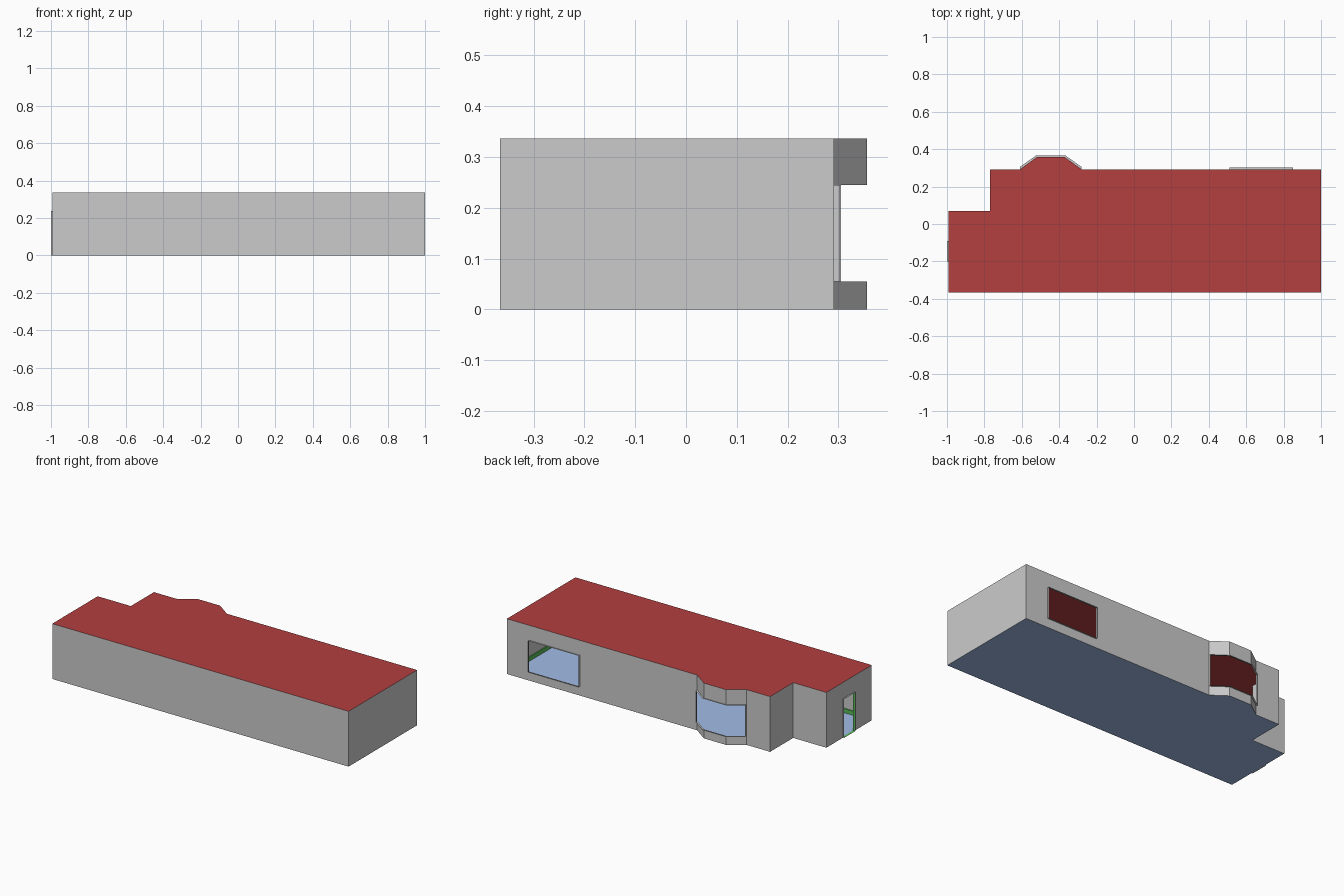
import bpy
from mathutils import Vector

if "Cube" in bpy.data.objects:
    bpy.data.objects.remove(bpy.data.objects["Cube"])

H = 0.336              # wall height
W0, W1 = 0.055, 0.245  # window sill and head
DOOR = 0.237           # door head
R = 0.01               # depth of window frames
L, RT, F, B = -0.993, 1.0, -0.366, 0.292


def material(name, rgb):
    m = bpy.data.materials.new(name)
    m.diffuse_color = (*rgb, 1)
    m.use_nodes = True
    m.node_tree.nodes["Principled BSDF"].inputs["Base Color"].default_value = m.diffuse_color
    return m


RED = material("red", (0.46, 0.05, 0.05))
BLUE = material("blue", (0.36, 0.5, 0.8))
GREEN = material("green", (0.1, 0.5, 0.1))


def add(name, faces, mat=None):
    """Mesh from a list of polygons given as corner points."""
    verts, polys = [], []
    for f in faces:
        polys.append(range(len(verts), len(verts) + len(f)))
        verts += f
    me = bpy.data.meshes.new(name)
    me.from_pydata(verts, [], [list(p) for p in polys])
    if mat:
        me.materials.append(mat)
    ob = bpy.data.objects.new(name, me)
    bpy.context.collection.objects.link(ob)


def strip(path, z0, z1):
    """Vertical quads along a plan path."""
    return [[(*a, z0), (*b, z0), (*b, z1), (*a, z1)] for a, b in zip(path, path[1:])]


def frame(inner, outer, z0, z1):
    """Reveal of an opening: ledges above and below, jambs at both ends."""
    faces = []
    for i in range(len(inner) - 1):
        for z in (z0, z1):
            faces.append([(*p, z) for p in (inner[i], inner[i + 1], outer[i + 1], outer[i])])
    for i in (0, -1):
        faces += strip([inner[i], outer[i]], z0, z1)
    return faces


def inset(path, d):
    """Mitred offset to the left of an open path."""
    pts = [Vector(p) for p in path]
    out = []
    for i, p in enumerate(pts):
        dirs = []
        if i > 0:
            dirs.append((p - pts[i - 1]).normalized())
        if i < len(pts) - 1:
            dirs.append((pts[i + 1] - p).normalized())
        n = [Vector((-v.y, v.x)) for v in dirs]
        s = sum(n, Vector((0, 0)))
        s = s.normalized()
        out.append(tuple(p + s * d / s.dot(n[0])))
    return out


# Plan, anticlockwise from one door jamb round to the other
door = [(L, -0.09), (L, -0.2)]
window = [(0.85, B), (0.51, B)]
bay = [(-0.28, B), (-0.37, 0.357), (-0.52, 0.357), (-0.61, B)]
solid_a = [door[1], (L, F), (RT, F), (RT, B), window[0]]
solid_b = [window[1], bay[0]]
solid_c = [bay[-1], (-0.77, B), (-0.77, 0.07), (L, 0.07), door[0]]
plan = solid_a + solid_b + bay[1:-1] + solid_c

# Walls, full height between openings, then above and below them
walls = strip(solid_a, 0, H) + strip(solid_b, 0, H) + strip(solid_c, 0, H)
for p in (window, bay):
    walls += strip(p, 0, W0) + strip(p, W1, H)
walls += strip(door, DOOR, H)
add("walls", walls)

# Floor and roof slabs
add("floor", [[(*p, 0) for p in reversed(plan)]], BLUE)
add("roof", [[(*p, H) for p in plan]], RED)

# Projecting frames round the openings
add("window_frame", frame(window, [(x, y + R) for x, y in window], W0, W1))
bay_out = [(-0.28, B + 0.013), (-0.366, 0.366), (-0.524, 0.366), (-0.61, B + 0.013)]
add("bay_window_frame", frame(bay, bay_out, W0, W1))
add("door_frame", frame(door, [(-1.0, y) for x, y in door], 0, DOOR))

# Green skirting inside and door lining
inner = inset(plan, 0.006)
skirting = strip(inner, 0, 0.025)
for i in range(len(plan) - 1):
    skirting.append([(*p, 0.025) for p in (plan[i], plan[i + 1], inner[i + 1], inner[i])])
add("skirting", skirting, GREEN)
lining = [(-0.999, -0.092), (-0.999, -0.198)]
add("door_lining", frame(lining, [(-0.985, y) for x, y in lining], 0.001, DOOR - 0.002), GREEN)
